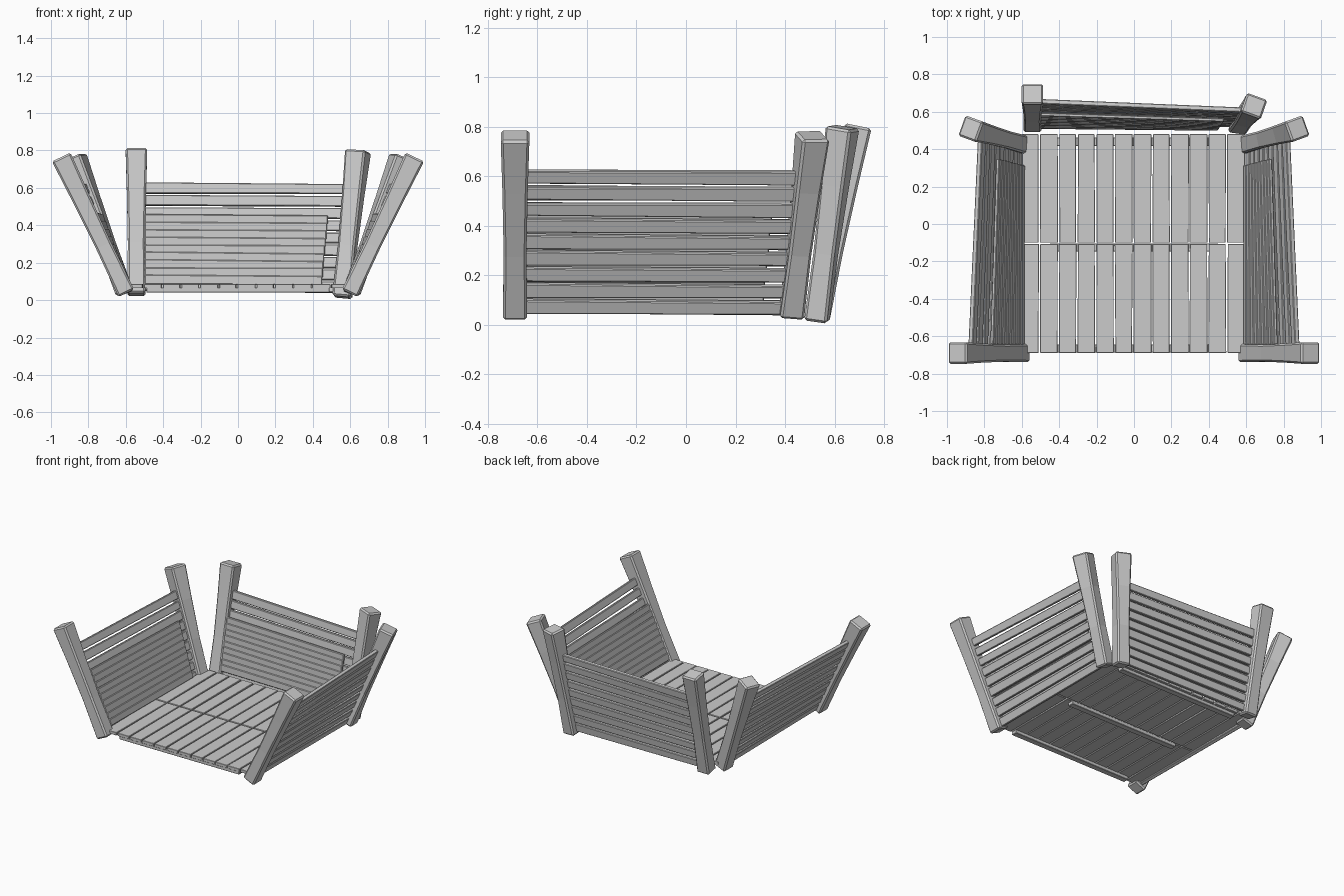
import bpy, bmesh, random
from math import radians, cos, sin
from mathutils import Vector as V

if "Cube" in bpy.data.objects:
    bpy.data.objects.remove(bpy.data.objects["Cube"])

random.seed(4)


def make(name, groups, bevel):
    """Mesh from lists of 4-point rings, each list lofted and capped."""
    bm = bmesh.new()
    for rings in groups:
        vs = [[bm.verts.new(p) for p in r] for r in rings]
        for a, b in zip(vs, vs[1:]):
            for i in range(4):
                j = (i + 1) % 4
                bm.faces.new((a[i], a[j], b[j], b[i]))
        bm.faces.new(vs[0][::-1])
        bm.faces.new(vs[-1])
    bmesh.ops.recalc_face_normals(bm, faces=bm.faces)
    me = bpy.data.meshes.new(name)
    bm.to_mesh(me)
    bm.free()
    ob = bpy.data.objects.new(name, me)
    bpy.context.collection.objects.link(ob)
    if bevel:
        m = ob.modifiers.new("Bevel", 'BEVEL')
        m.width, m.segments = bevel, 1
    return ob


def ring(c, u, v, a, b):
    return [c + u * a * s + v * b * t for s, t in ((-1, -1), (1, -1), (1, 1), (-1, 1))]


def post(name, base, top, yaw0, yaw1):
    """Leaning, flared and slightly twisted corner post."""
    d = (top - base).normalized()
    rings = []
    for t, w in ((0, .049), (.35, .046), (.7, .051), (1, .058)):
        yaw = radians(yaw0 + (yaw1 - yaw0) * t)
        u = V((cos(yaw), sin(yaw), 0))
        u = (u - d * u.dot(d)).normalized()
        rings.append(ring(base.lerp(top, t), u, d.cross(u), w * .95, w))
    return make(name, [rings], .01)


def at_z(line, z):
    a, b = line
    return a.lerp(b, (z - a.z) / (b.z - a.z))


def boards(name, A, B, zs, height, thick, f0, f1, inset, tilt=0):
    """Horizontal boards between two post lines."""
    groups = []
    for z in zs:
        a, b = at_z(A, z), at_z(B, z - .006)
        run = (b - a).normalized()
        up = (A[1] - A[0]).lerp(B[1] - B[0], .5)
        up = (up - run * up.dot(run)).normalized()
        n = run.cross(up)
        if n.dot(V((0, -.1, .4)) - a.lerp(b, .5)) < 0:
            n = -n
        up2 = (up + n * tilt).normalized()
        n2 = (n - up * tilt).normalized()
        jit = random.uniform(-.003, .003)
        groups.append([ring(a.lerp(b, f) + n * inset, up2, n2,
                            height / 2 + s * jit, thick / 2)
                       for f, s in ((f0, -1), (f1, 1))])
    return make(name, groups, .004)


def wall(name, A, B):
    # nine spaced slats, with a lower closed lining inside
    boards(name + "_slats", A, B, [.075 + .0655 * i for i in range(9)],
           .056, .026, .03, .98, .0)
    boards(name + "_lining", A, B, [.105 + .0405 * i for i in range(9)],
           .049, .018, .04, .895, .032, .12)


# side walls with front and rear posts
for s, side in ((1, "right"), (-1, "left")):
    front = (V((s * .597, -.69, .037)), V((s * .945, -.69, .765)))
    rear = (V((s * .605, .425, .037)), V((s * .875, .51, .765)))
    y = (0, 0) if s > 0 else (180, 180)
    post(side + "_front_post", *front, *y)
    post(side + "_rear_post", *rear, *((6, 20) if s > 0 else (174, 160)))
    wall(side + "_wall", front, rear)

# back wall with its two posts
bl = (V((-.543, .535, .03)), V((-.543, .695, .803)))
br = (V((.557, .528, .015)), V((.642, .632, .797)))
post("back_left_post", *bl, 90, 90)
post("back_right_post", *br, 82, 70)
wall("back_wall", bl, br)

# floor planks in two rows, narrowing a little at random
planks = []
for y0, y1 in ((-.69, -.108), (-.1, .48)):
    for i in range(12):
        x = -.555 + i * .1
        rings = []
        for y in (y0, y1):
            w = .0485 - random.uniform(0, .005)
            rings.append(ring(V((x, y, .075)), V((1, 0, 0)), V((0, 0, 1)), w, .011))
        planks.append(rings)
make("floor_planks", planks, .002)

# beams beneath the floor
for name, y, hx in (("front_beam", -.665, .49), ("middle_beam", -.125, .45),
                    ("rear_beam", .44, .49)):
    make(name, [[ring(V((x, y, .054)), V((0, 1, 0)), V((0, 0, 1)), .022, .013)
                 for x in (-hx, hx)]], .003)
